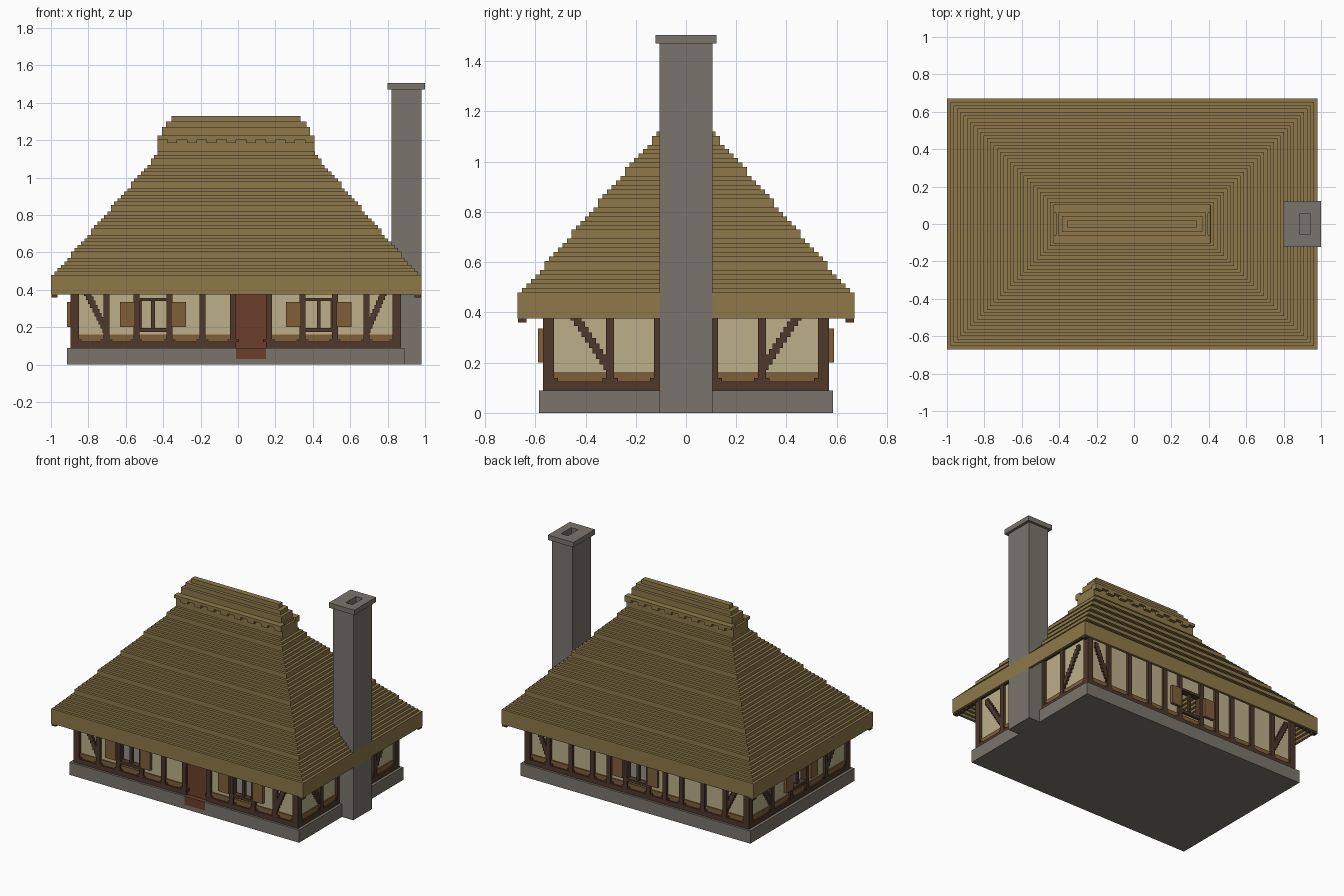
import bpy, bmesh

if "Cube" in bpy.data.objects:
    bpy.data.objects.remove(bpy.data.objects["Cube"], do_unlink=True)


def material(name, r, g, b):
    lin = [(c / 255 / 12.92) if c < 11 else ((c / 255 + 0.055) / 1.055) ** 2.4 for c in (r, g, b)]
    m = bpy.data.materials.new(name)
    m.use_nodes = True
    m.diffuse_color = (*lin, 1)
    m.node_tree.nodes["Principled BSDF"].inputs["Base Color"].default_value = (*lin, 1)
    return m


THATCH = material("thatch", 142, 121, 74)
STONE = material("stone", 122, 117, 108)
TIMBER = material("dark timber", 78, 56, 43)
PLASTER = material("plaster", 189, 175, 138)
DOOR = material("red door wood", 108, 63, 43)
BOARD = material("light board", 128, 94, 58)


def finish(name, bm, mat):
    bmesh.ops.recalc_face_normals(bm, faces=bm.faces)
    me = bpy.data.meshes.new(name)
    bm.to_mesh(me)
    bm.free()
    me.materials.append(mat)
    ob = bpy.data.objects.new(name, me)
    bpy.context.collection.objects.link(ob)
    return ob


def boxes(name, items, mat):
    """One object from boxes given as (x0, x1, y0, y1, z0, z1)."""
    bm = bmesh.new()
    for b in items:
        vs = bmesh.ops.create_cube(bm, size=1)["verts"]
        for v in vs:
            for i in range(3):
                lo, hi = sorted(b[2 * i:2 * i + 2])
                v.co[i] = (lo + hi) / 2 + v.co[i] * (hi - lo)
    return finish(name, bm, mat)


def loft(name, loops, mat, closed=False):
    """Skin through rectangular loops given as (cx, half_x, half_y, z)."""
    bm = bmesh.new()
    rings = [[bm.verts.new((cx + sx * hx, sy * hy, z))
              for sx, sy in ((-1, -1), (1, -1), (1, 1), (-1, 1))] for cx, hx, hy, z in loops]
    pairs = list(zip(rings, rings[1:]))
    if closed:
        pairs.append((rings[-1], rings[0]))
    else:
        bm.faces.new(rings[0])
        bm.faces.new(rings[-1])
    for a, b in pairs:
        for i in range(4):
            j = (i + 1) % 4
            bm.faces.new((a[i], a[j], b[j], b[i]))
    return finish(name, bm, mat)


CX, HX, HY = -0.012, 0.883, 0.57     # house centre and half sizes
FLOOR, TOP = 0.09, 0.50

# Stone base with a notch for the doorway
boxes("foundation", [(-0.915, 0.89, -0.55, 0.585, 0, FLOOR),
                     (-0.915, -0.01, -0.585, -0.55, 0, FLOOR),
                     (0.15, 0.89, -0.585, -0.55, 0, FLOOR),
                     (-0.01, 0.15, -0.585, -0.55, 0, 0.03)], STONE)
boxes("door_step", [(-0.01, 0.15, -0.586, -0.55, 0.03, FLOOR)], DOOR)
boxes("door", [(-0.01, 0.15, -0.552, -0.53, FLOOR, TOP)], DOOR)

# Chimney with a projecting cap and an open flue
loft("chimney", [(0.9, 0.08, 0.105, 0), (0.9, 0.08, 0.105, 1.47), (0.9, 0.1, 0.122, 1.47),
                 (0.9, 0.1, 0.122, 1.505), (0.915, 0.027, 0.057, 1.505),
                 (0.915, 0.027, 0.057, 1.40)], STONE)

# Thatch: stepped outer shell with a stepped underside
V, STEPS = 0.0178, 32
RX, RW, RD = -0.01, 0.99, 0.67
outer, z = [(0, 0.375), (0, 0.48)], 0.48
for i in range(1, STEPS + 1):
    outer.append((i * V, z))
    z += V * (2 if i % 6 == 0 else 1)
    outer.append((i * V, z))
inner = [(d, h - 0.105) for d, h in reversed(outer) if d > 0] + [(V, 0.375)]
inner = [p for p in inner if p[1] >= 0.375]
roof_loops = outer + [(STEPS * V + 0.05, z), (STEPS * V + 0.05, z - 0.105)] + inner
loft("thatch_roof", [(RX, RW - d, RD - d, h) for d, h in roof_loops], THATCH, closed=True)

# Ridge cap with a scalloped lower edge
loft("ridge_cap", [(RX, *p) for p in (
    (0.42, 0.083, z - 0.02), (0.42, 0.083, 1.205), (0.405, 0.083, 1.205), (0.405, 0.083, 1.225),
    (0.395, 0.062, 1.225), (0.395, 0.062, 1.27), (0.375, 0.042, 1.27), (0.375, 0.042, 1.30),
    (0.345, 0.02, 1.30), (0.345, 0.02, 1.33))], THATCH)
scallops = []
for s in (-1, 1):
    for k in range(16):
        x = RX - 0.42 + k * 0.0525
        scallops.append((x, x + 0.0525, s * 0.06, s * 0.105, 1.185 if k % 2 else 1.205, 1.225))
boxes("ridge_scallops", scallops, THATCH)

# Hip rafters stepping up under the four roof corners
rafters = []
for sx in (-1, 1):
    for sy in (-1, 1):
        for k in range(7):
            d = k * V
            rafters.append((RX + sx * (RW - 0.002 - d), RX + sx * (RW - 0.035 - d), sy * (RD - 0.002 - d),
                            sy * (RD - 0.035 - d), 0.36 + d, 0.40 + d))
boxes("hip_rafters", rafters, TIMBER)

# Corner posts
boxes("corner_posts", [(CX + sx * HX, CX + sx * (HX - 0.045), sy * HY, sy * (HY - 0.045), FLOOR, TOP)
                       for sx in (-1, 1) for sy in (-1, 1)], TIMBER)


def wall(side, posts, windows, braces, door=None):
    """Timber framed wall; positions run along the wall, depth d goes inward."""
    def box(u0, u1, d0, d1, z0, z1):
        if side in ("front", "back"):
            s = -1 if side == "front" else 1
            return (u0, u1, s * (HY - d0), s * (HY - d1), z0, z1)
        s = 1 if side == "left" else -1
        return (CX + s * (HX - d0), CX + s * (HX - d1), u0, u1, z0, z1)

    if side in ("front", "back"):
        lo, hi = CX - HX + 0.04, CX + HX - 0.04
    else:
        lo, hi = -HY + 0.04, HY - 0.04
    runs = [(lo, door[0]), (door[1], hi)] if door else [(lo, hi)]
    timber = [box(a, b, 0, 0.045, FLOOR, 0.125) for a, b in runs]
    timber += [box(lo, hi, 0.005, 0.045, 0.46, TOP)]
    boards = [box(a, b, 0.01, 0.03, 0.125, 0.16) for a, b in runs]

    # Plaster broken by the openings
    plaster, start = [], lo
    for a, b in sorted(windows + ([door] if door else [])):
        plaster.append(box(start, a, 0.018, 0.045, FLOOR, TOP))
        if (a, b) in windows:
            plaster += [box(a, b, 0.018, 0.045, FLOOR, 0.19), box(a, b, 0.018, 0.045, 0.345, TOP)]
        start = b
    plaster.append(box(start, hi, 0.018, 0.045, FLOOR, TOP))

    # Posts with small curved feet
    for p in posts:
        timber.append(box(p - 0.016, p + 0.016, 0, 0.045, FLOOR, TOP))
        for s in (-1, 1):
            timber.append(box(p + s * 0.016, p + s * 0.031, 0.004, 0.04, 0.12, 0.138))
    for e, s in ((lo, 1), (hi, -1)):
        timber.append(box(e, e + s * 0.02, 0.004, 0.04, 0.12, 0.138))

    # Window frames, mullions and open shutters
    for a, b in windows:
        timber += [box(a, b, 0, 0.045, 0.175, 0.195), box(a, b, 0, 0.045, 0.34, 0.357)]
        m = (a + b) / 2
        timber.append(box(m - 0.01, m + 0.01, 0.015, 0.035, 0.195, 0.34))
        for s, e in ((-1, a), (1, b)):
            boards.append(box(e + s * 0.008, e + s * 0.088, -0.02, 0, 0.2, 0.335))

    # Stepped diagonal braces
    n = 11
    for u0, u1 in braces:
        for k in range(n):
            u = u0 + (u1 - u0) * k / (n - 1)
            h = 0.41 - 0.22 * k / (n - 1)
            timber.append(box(u - 0.014, u + 0.014, 0.004, 0.04, h - 0.02, h + 0.02))
    boxes(side + "_wall_timbers", timber, TIMBER)
    boxes(side + "_wall_plaster", plaster, PLASTER)
    boxes(side + "_wall_boards", boards, BOARD)


wall("front", [-0.703, -0.543, -0.365, -0.19, -0.026, 0.166, 0.345, 0.518, 0.688],
     [(-0.543, -0.365), (0.345, 0.518)], [(-0.82, -0.71), (0.79, 0.695)], door=(-0.01, 0.15))
wall("back", [-0.703, -0.53, -0.36, -0.1, 0.08, 0.34, 0.51, 0.685, -0.23, 0.21],
     [(-0.1, 0.08)], [(-0.82, -0.71), (0.79, 0.695)])
wall("left", [-0.302, -0.112, 0.112, 0.302], [], [(-0.46, -0.315), (0.46, 0.315)])
wall("right", [-0.302, -0.09, 0.09, 0.302], [(-0.09, 0.09)], [(-0.46, -0.315), (0.46, 0.315)])
